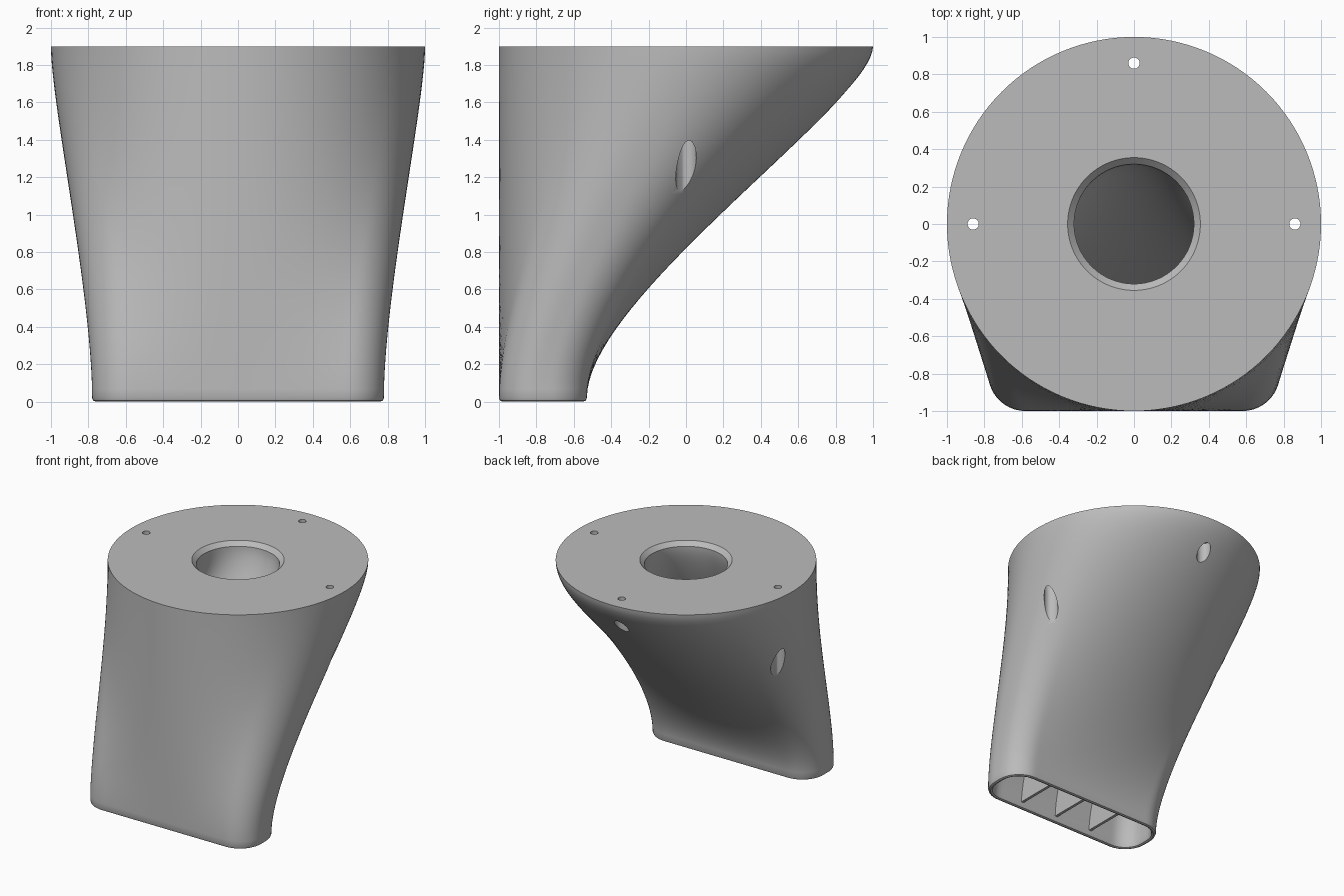
import bpy, bmesh, math

cube = bpy.data.objects.get("Cube")
if cube:
    bpy.data.objects.remove(cube, do_unlink=True)

SIDES = 128
STEPS = 36
HEIGHT = 1.9

grey = bpy.data.materials.new("plain_grey")
grey.use_nodes = True
grey.diffuse_color = (0.5, 0.5, 0.5, 1)
grey.node_tree.nodes["Principled BSDF"].inputs["Base Color"].default_value = (0.5, 0.5, 0.5, 1)


def make_object(name, bm):
    bmesh.ops.recalc_face_normals(bm, faces=bm.faces[:])
    mesh = bpy.data.meshes.new(name)
    bm.to_mesh(mesh)
    bm.free()
    mesh.materials.append(grey)
    obj = bpy.data.objects.new(name, mesh)
    bpy.context.scene.collection.objects.link(obj)
    return obj


def circle(radius):
    return [(radius * math.sin(a), -radius * math.cos(a))
            for a in (math.tau * i / SIDES for i in range(SIDES))]


def mouth(inset):
    """Rounded rectangle, walked by arc length from the middle of its front."""
    half_w, half_d, r = 0.78 - inset, 0.235 - inset, 0.2 - inset
    flat, arc, side = half_w - r, r * math.pi / 2, half_d - r
    points = []
    for sx, sy in circle(1):
        s = math.atan2(abs(sx), abs(sy)) / (math.pi / 2) * (flat + arc + side)
        if s < flat:
            x, y = s, half_d
        elif s < flat + arc:
            a = (s - flat) / r
            x, y = flat + r * math.sin(a), side + r * math.cos(a)
        else:
            x, y = half_w, flat + arc + side - s
        points.append((math.copysign(x, sx), -0.765 + math.copysign(y, sy)))
    return points


def loft(low, high, z0, z1):
    """Rings that leave the low outline and meet the high outline upright."""
    rings = []
    for k in range(STEPS + 1):
        t = k / STEPS
        u = 1 - t
        w = t * t * (3 - 2 * t)
        z = (z0 * u**3 + 3 * (z0 + 0.54) * t * u * u
             + 3 * (z1 - 0.3) * t * t * u + z1 * t**3)
        rings.append([(a[0] + (b[0] - a[0]) * w, a[1] + (b[1] - a[1]) * w, z)
                      for a, b in zip(low, high)])
    return rings


def level(outline, z):
    return [(x, y, z) for x, y in outline]


# Body: rounded lower rim, outer skin, chamfered top opening and inner duct
rings = [level(mouth(0.02), 0), level(mouth(0.006), 0.006)]
rings += loft(mouth(0), circle(1), 0.02, HEIGHT)
rings += [level(circle(0.355), HEIGHT)]
rings += loft(mouth(0.04), circle(0.32), 0.02, HEIGHT - 0.035)[::-1]
rings += [level(mouth(0.034), 0.006)]

bm = bmesh.new()
loops = [[bm.verts.new(p) for p in ring] for ring in rings]
for i, lower in enumerate(loops):
    upper = loops[(i + 1) % len(loops)]
    for j in range(SIDES):
        k = (j + 1) % SIDES
        bm.faces.new((lower[j], lower[k], upper[k], upper[j]))
body = make_object("duct_body", bm)

# Screw holes: narrow through the top, wider bore opening through the sides
bm = bmesh.new()
n = 32
for cx, cy in ((0.86, 0), (-0.86, 0), (0, 0.86)):
    profile = ((0.055, 0.2), (0.055, 1.78), (0.03, 1.78), (0.03, 2.0))
    tubes = [[bm.verts.new((cx + r * math.cos(math.tau * i / n),
                            cy + r * math.sin(math.tau * i / n), z))
              for i in range(n)] for r, z in profile]
    for a, b in zip(tubes, tubes[1:]):
        for i in range(n):
            j = (i + 1) % n
            bm.faces.new((a[i], a[j], b[j], b[i]))
    bm.faces.new(tubes[0][::-1])
    bm.faces.new(tubes[-1])
cutter = make_object("screw_hole_cutter", bm)
cutter.hide_render = True

bpy.context.view_layer.objects.active = body
body.select_set(True)
cut = body.modifiers.new("screw_holes", 'BOOLEAN')
cut.operation = 'DIFFERENCE'
cut.solver = 'EXACT'
cut.object = cutter
bpy.ops.object.modifier_apply(modifier=cut.name)
bpy.data.objects.remove(cutter, do_unlink=True)
bpy.ops.object.select_all(action='DESELECT')
body.select_set(True)
bpy.ops.object.shade_smooth_by_angle(angle=math.radians(30))

# Ribs: thin upright plates across the lower mouth
for name, x in (("right_rib", -0.35), ("middle_rib", 0), ("left_rib", 0.35)):
    bm = bmesh.new()
    outline = ((-0.98, 0.05), (-0.55, 0.05), (-0.39, 0.45), (-0.98, 0.45))
    face = bm.faces.new([bm.verts.new((x - 0.012, y, z)) for y, z in outline])
    extruded = bmesh.ops.extrude_face_region(bm, geom=[face])
    bmesh.ops.translate(bm, vec=(0.024, 0, 0),
                        verts=[v for v in extruded["geom"] if isinstance(v, bmesh.types.BMVert)])
    make_object(name, bm)
